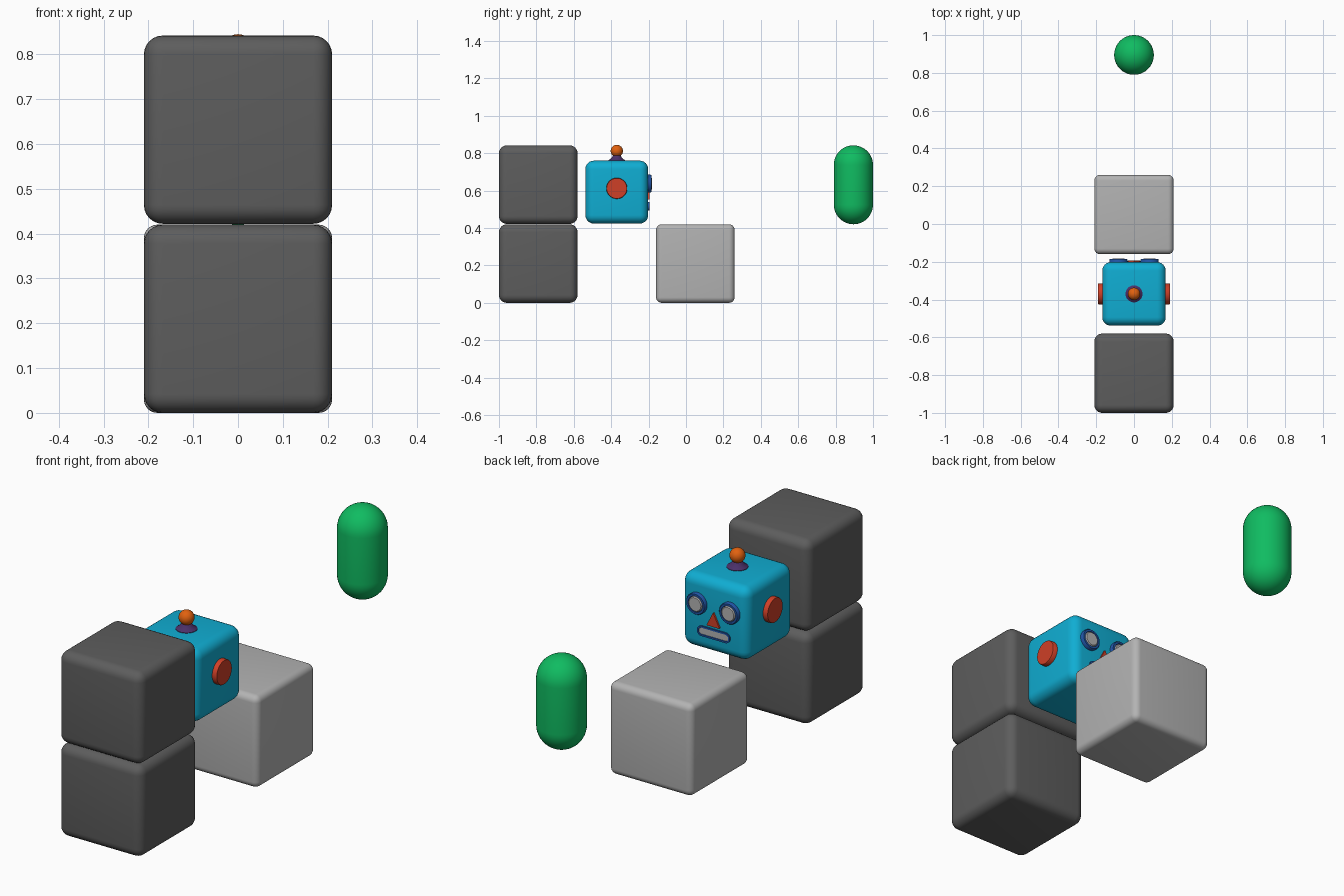
import bpy, bmesh
from math import sin, cos, pi
from mathutils import Matrix, Vector

if "Cube" in bpy.data.objects:
    bpy.data.objects.remove(bpy.data.objects["Cube"])


def material(name, rgb):
    m = bpy.data.materials.new(name)
    m.diffuse_color = (*rgb, 1)
    m.use_nodes = True
    m.node_tree.nodes["Principled BSDF"].inputs["Base Color"].default_value = m.diffuse_color
    return m


DARK = material("dark_grey", (0.11, 0.11, 0.11))
LIGHT = material("light_grey", (0.45, 0.45, 0.45))
CYAN = material("cyan", (0.005, 0.42, 0.65))
RED = material("red", (0.62, 0.05, 0.02))
BLUE = material("blue", (0.015, 0.09, 0.38))
ORANGE = material("orange", (0.75, 0.12, 0.005))
PURPLE = material("purple", (0.07, 0.03, 0.14))
GREEN = material("green", (0.005, 0.5, 0.12))


def finish(bm, name, mat, angle=40):
    bmesh.ops.recalc_face_normals(bm, faces=bm.faces)
    me = bpy.data.meshes.new(name)
    bm.to_mesh(me)
    bm.free()
    ob = bpy.data.objects.new(name, me)
    bpy.context.collection.objects.link(ob)
    me.materials.append(mat)
    bpy.ops.object.select_all(action='DESELECT')
    ob.select_set(True)
    bpy.context.view_layer.objects.active = ob
    bpy.ops.object.shade_smooth_by_angle(angle=angle * pi / 180)
    return ob


def rounded_cube(name, center, size, radius, mat):
    bm = bmesh.new()
    bmesh.ops.create_cube(bm, size=size, matrix=Matrix.Translation(center))
    bmesh.ops.bevel(bm, geom=bm.edges[:], offset=radius, segments=6,
                    profile=0.5, affect='EDGES')
    return finish(bm, name, mat)


def turned(name, profile, center, mat, axis=(0, 0, 1), sides=48, stretch=0):
    """Sweep (radius, height) points round an axis; stretch turns circles into pills."""
    turn = Vector((0, 0, 1)).rotation_difference(Vector(axis)).to_matrix().to_4x4()
    place = Matrix.Translation(center) @ turn
    bm = bmesh.new()
    rings = []
    for r, h in profile:
        ring = []
        for i in range(sides):
            a = 2 * pi * (i + 0.5) / sides
            x = r * cos(a)
            x += stretch if x > 0 else -stretch
            ring.append(bm.verts.new(place @ Vector((x, r * sin(a), h))))
        rings.append(ring)
    for a, b in zip(rings, rings[1:]):
        for i in range(sides):
            j = (i + 1) % sides
            bm.faces.new((a[i], a[j], b[j], b[i]))
    bm.faces.new(rings[0])
    bm.faces.new(rings[-1])
    return finish(bm, name, mat)


def arc(radius, start, end, mid=0, steps=12):
    angles = [start + (end - start) * i / steps for i in range(steps + 1)]
    return [(max(radius * cos(a), 0.0005), mid + radius * sin(a)) for a in angles]


# Blocks
rounded_cube("lower_dark_block", (0, -0.79, 0.21), 0.42, 0.042, DARK)
rounded_cube("upper_dark_block", (0, -0.79, 0.632), 0.42, 0.042, DARK)
rounded_cube("light_block", (0, 0.05, 0.21), 0.42, 0.03, LIGHT)

# Capsule
turned("capsule", arc(0.105, -pi / 2, 0, 0.525) + arc(0.105, 0, pi / 2, 0.737),
       (0, 0.895, 0), GREEN)

# Robot head
HY, FACE = -0.37, -0.202
rounded_cube("head", (0, HY, 0.592), 0.336, 0.045, CYAN)

# Antenna
turned("antenna_base", [(0.045, -0.01), (0.045, 0.002), (0.036, 0.008),
                        (0.026, 0.018), (0.016, 0.036)], (0, HY, 0.76), PURPLE)
turned("antenna_ball", arc(0.033, -pi / 2, pi / 2, steps=20), (0, HY, 0.812), ORANGE)

# Ears and eyes, mirrored
for side, s in (("left", -1), ("right", 1)):
    turned(side + "_ear", [(0.056, -0.01), (0.056, 0.020), (0.054, 0.023)],
           (s * 0.167, HY, 0.612), RED, axis=(s, 0, 0))
    turned(side + "_eye_rim", [(0.048, -0.01), (0.048, 0.013), (0.045, 0.017),
                               (0.036, 0.017), (0.034, 0.008)],
           (s * 0.083, FACE, 0.637), BLUE, axis=(0, 1, 0))
    turned(side + "_eye_lens", [(0.034, -0.005), (0.034, 0.016), (0.030, 0.020)],
           (s * 0.083, FACE, 0.637), LIGHT, axis=(0, 1, 0))

# Mouth
turned("mouth_rim", [(0.023, -0.01), (0.023, 0.006), (0.015, 0.006), (0.014, 0.002)],
       (0, FACE, 0.517), BLUE, axis=(0, 1, 0), stretch=0.06)
turned("mouth_plate", [(0.014, -0.005), (0.014, 0.004)],
       (0, FACE, 0.517), LIGHT, axis=(0, 1, 0), stretch=0.06)

# Triangular nose
bm = bmesh.new()
corners = [(-0.033, 0.552), (0.033, 0.552), (0, 0.617)]
back, front = [[bm.verts.new((x, y, z)) for x, z in corners]
               for y in (FACE - 0.01, FACE + 0.008)]
bm.faces.new(back)
bm.faces.new(front)
for i in range(3):
    j = (i + 1) % 3
    bm.faces.new((back[i], back[j], front[j], front[i]))
bmesh.ops.bevel(bm, geom=[e for e in bm.edges if abs(e.verts[0].co.y - e.verts[1].co.y) > 0.01],
                offset=0.004, segments=3, profile=0.5, affect='EDGES')
finish(bm, "nose", RED)
